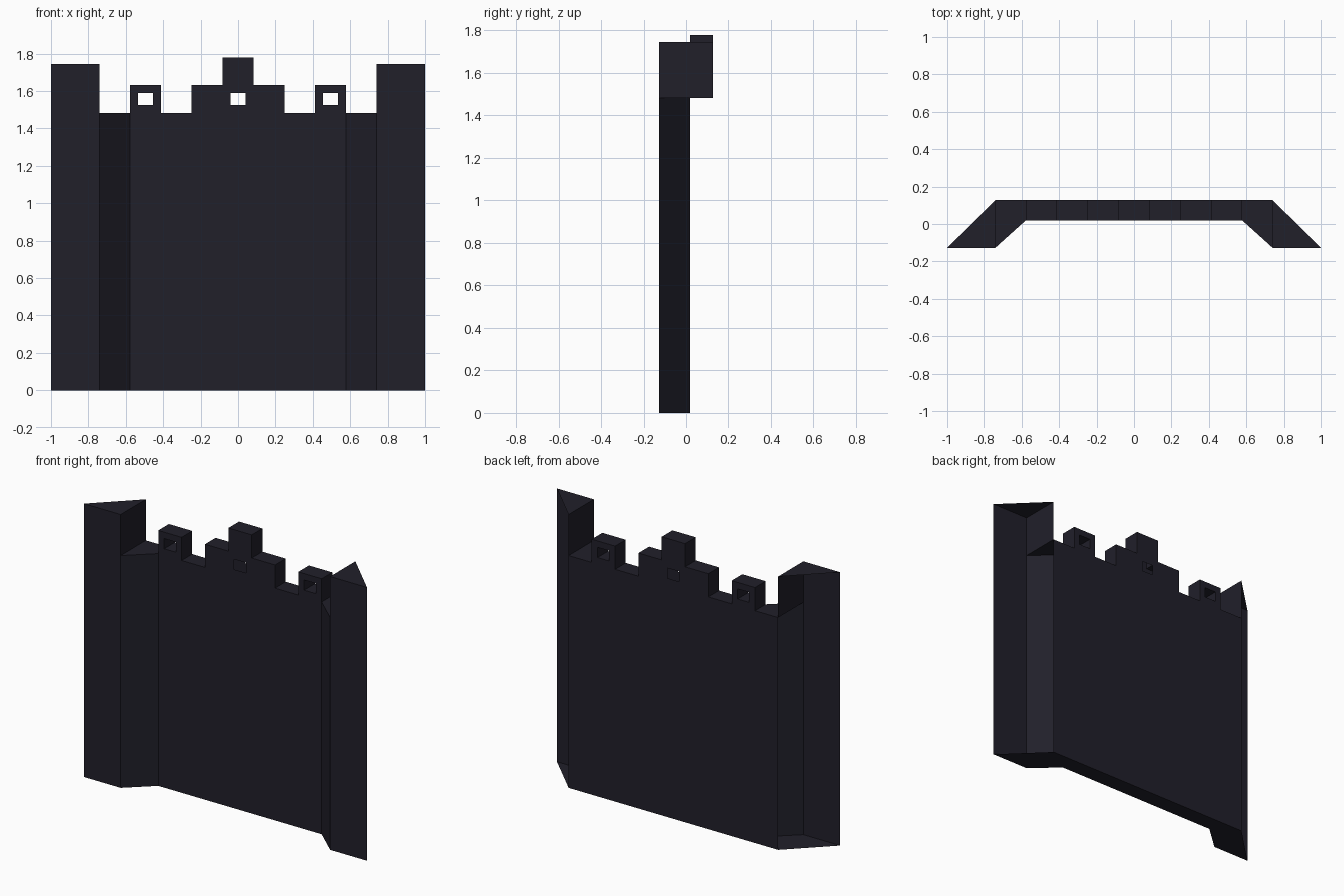
import bpy, bmesh

if "Cube" in bpy.data.objects:
    bpy.data.objects.remove(bpy.data.objects["Cube"])

HALF, BACK_X, FRONT_X = 1.0, 0.74, 0.577    # plan breakpoints
YF, YW, YB = -0.127, 0.02, 0.127            # wing front, wall front, wall back
LEDGE, MERLON, PEAK, TURRET = 1.483, 1.631, 1.779, 1.745
HOLE_Z0, HOLE_Z1, HOLE_R = 1.525, 1.59, 0.041

stone = bpy.data.materials.new("dark_stone")
stone.diffuse_color = (0.015, 0.014, 0.023, 1)
stone.use_nodes = True
stone.node_tree.nodes["Principled BSDF"].inputs["Base Color"].default_value = stone.diffuse_color


def make_object(name, build):
    bm = bmesh.new()

    def face(*pts):
        bm.faces.new([bm.verts.new(p) for p in pts])

    build(face)
    bmesh.ops.remove_doubles(bm, verts=bm.verts, dist=0.0005)
    bmesh.ops.recalc_face_normals(bm, faces=bm.faces)
    mesh = bpy.data.meshes.new(name)
    bm.to_mesh(mesh)
    bm.free()
    mesh.materials.append(stone)
    obj = bpy.data.objects.new(name, mesh)
    bpy.context.collection.objects.link(obj)


def upright(face, x0, x1, z0, z1, y):
    pts = [(x0, y, z0), (x1, y, z0), (x1, y, z1), (x0, y, z1)]
    face(*(pts if y < 0.05 else pts[::-1]))


# Battlement columns: (left, right, top, hole centre, hole has lining)
W = FRONT_X / 7
COLUMNS = []
for i in range(7):
    x0, x1 = -FRONT_X + 2 * W * i, -FRONT_X + 2 * W * (i + 1)
    top = [MERLON, LEDGE, MERLON, PEAK, MERLON, LEDGE, MERLON][i]
    COLUMNS.append((x0, x1, top, i in (0, 3, 6), i in (0, 6)))


def wall(face):
    # Plain front, back and underside
    for x0, x1, top, hole, lined in COLUMNS:
        for y in (YW, YB):
            upright(face, x0, x1, 0, LEDGE, y)
        face((x0, YW, 0), (x0, YB, 0), (x1, YB, 0), (x1, YW, 0))
        face((x0, YW, top), (x1, YW, top), (x1, YB, top), (x0, YB, top))
        if top == LEDGE:
            continue
        # Merlon faces, framed around a square loophole
        c = (x0 + x1) / 2
        h0, h1 = c - HOLE_R, c + HOLE_R
        for y in (YW, YB):
            if not hole:
                upright(face, x0, x1, LEDGE, top, y)
                continue
            o = [(x0, LEDGE), (x1, LEDGE), (x1, top), (x0, top)]
            n = [(h0, HOLE_Z0), (h1, HOLE_Z0), (h1, HOLE_Z1), (h0, HOLE_Z1)]
            for k in range(4):
                j = (k + 1) % 4
                loop = [(a, y, b) for a, b in (o[k], o[j], n[j], n[k])]
                face(*(loop if y == YW else loop[::-1]))
        if lined:
            for k in range(4):
                (a, b), (c2, d) = n[k], n[(k + 1) % 4]
                face((a, YW, b), (c2, YW, d), (c2, YB, d), (a, YB, b))
    # Vertical sides at each step of the battlements
    tops = [LEDGE] + [c[2] for c in COLUMNS] + [LEDGE]
    for i in range(8):
        x = -FRONT_X + 2 * W * i
        lo, hi = sorted(tops[i:i + 2])
        if hi > lo:
            face((x, YW, lo), (x, YB, lo), (x, YB, hi), (x, YW, hi))


def wing(face, s):
    inner_f, inner_b = (s * FRONT_X, YW), (s * FRONT_X, YB)
    corner_f, corner_b = (s * BACK_X, YF), (s * BACK_X, YB)
    tip = (s * HALF, YF)

    def side(p, q, z0, z1):
        face((*p, z0), (*q, z0), (*q, z1), (*p, z1))

    def flat(z, *pts):
        face(*[(*p, z) for p in pts])

    side(inner_f, corner_f, 0, LEDGE)        # splayed front
    side(corner_f, tip, 0, LEDGE)            # turret front
    side(corner_f, tip, LEDGE, TURRET)
    side(corner_f, corner_b, LEDGE, TURRET)  # turret inner side
    side(corner_b, inner_b, 0, LEDGE)        # back return
    flat(LEDGE, inner_f, corner_f, corner_b, inner_b)
    flat(TURRET, corner_f, tip, corner_b)
    flat(0, inner_f, corner_f, corner_b, inner_b)
    flat(0, corner_f, tip, corner_b)
    # The diagonal outer end stays open


make_object("battlement_wall", wall)
for s, name in ((-1, "left_wing"), (1, "right_wing")):
    make_object(name, lambda face, s=s: wing(face, s))
